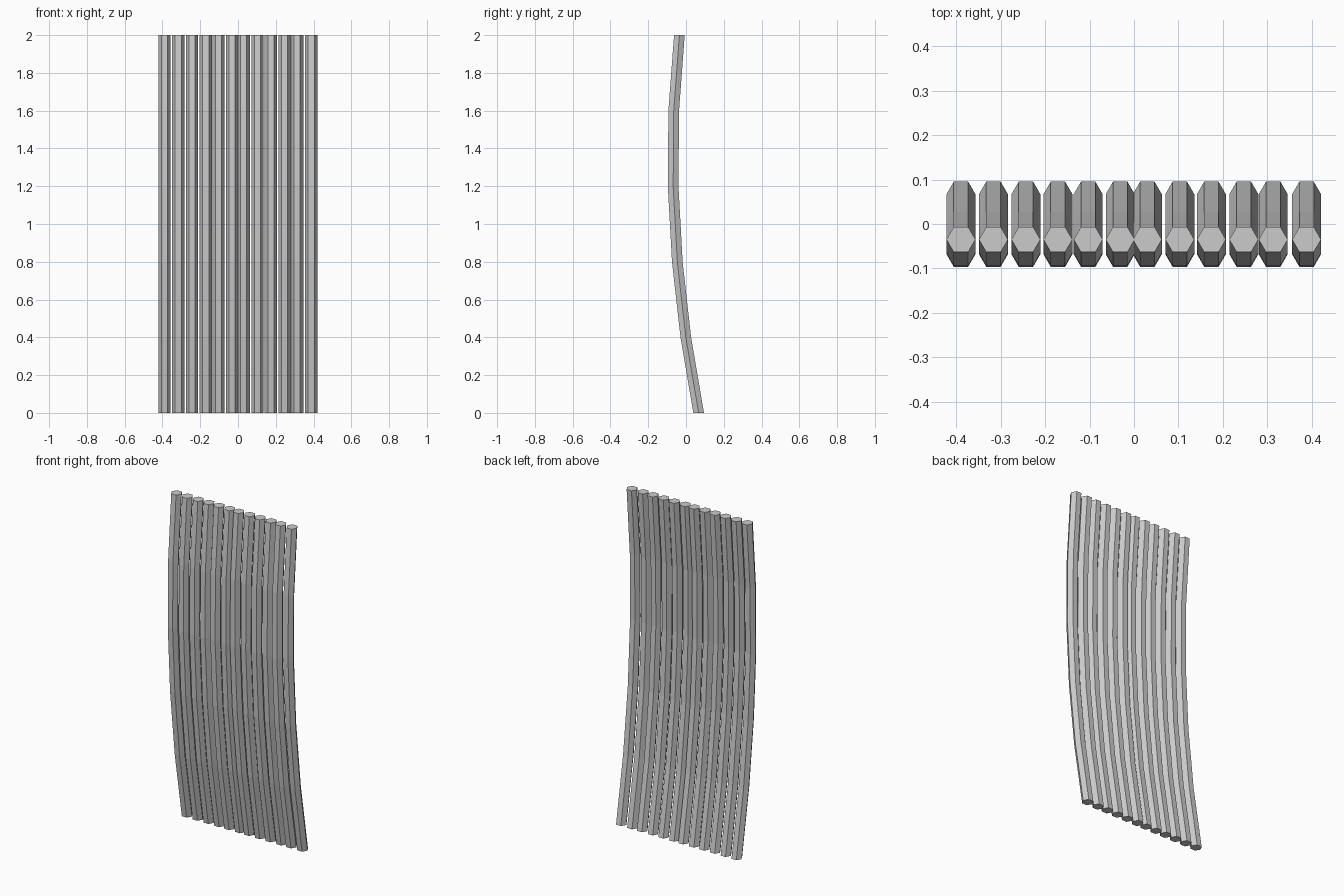
import bpy, bmesh, math

cube = bpy.data.objects.get("Cube")
if cube:
    bpy.data.objects.remove(cube, do_unlink=True)

grey = bpy.data.materials.new("plain grey")
grey.use_nodes = True
colour = (0.6, 0.6, 0.6, 1)
grey.diffuse_color = colour
grey.node_tree.nodes["Principled BSDF"].inputs["Base Color"].default_value = colour

RADIUS = 0.0325
SIDES = 6
# Bowed centre line shared by every rod: (y, z)
BOW = [(0.067, 0), (-0.001, 0.4), (-0.046, 0.8), (-0.068, 1.2), (-0.065, 1.6), (-0.035, 2)]
# Rod spacing, left to right
CENTRES = [-0.389, -0.316, -0.243, -0.171, -0.103, -0.031,
           0.03, 0.103, 0.174, 0.247, 0.313, 0.388]


def make_rod(name, x):
    bm = bmesh.new()
    rings = []
    for y, z in BOW:
        angles = [math.tau * i / SIDES for i in range(SIDES)]
        rings.append([bm.verts.new((x + RADIUS * math.cos(a), y + RADIUS * math.sin(a), z))
                      for a in angles])
    # Side walls between neighbouring rings
    for low, high in zip(rings, rings[1:]):
        for i in range(SIDES):
            j = (i + 1) % SIDES
            bm.faces.new((low[i], low[j], high[j], high[i]))
    # End caps
    bm.faces.new(rings[0][::-1])
    bm.faces.new(rings[-1])
    mesh = bpy.data.meshes.new(name)
    bm.to_mesh(mesh)
    bm.free()
    mesh.materials.append(grey)
    rod = bpy.data.objects.new(name, mesh)
    bpy.context.collection.objects.link(rod)


for n, x in enumerate(CENTRES, 1):
    make_rod(f"bowed_rod_{n}", x)
